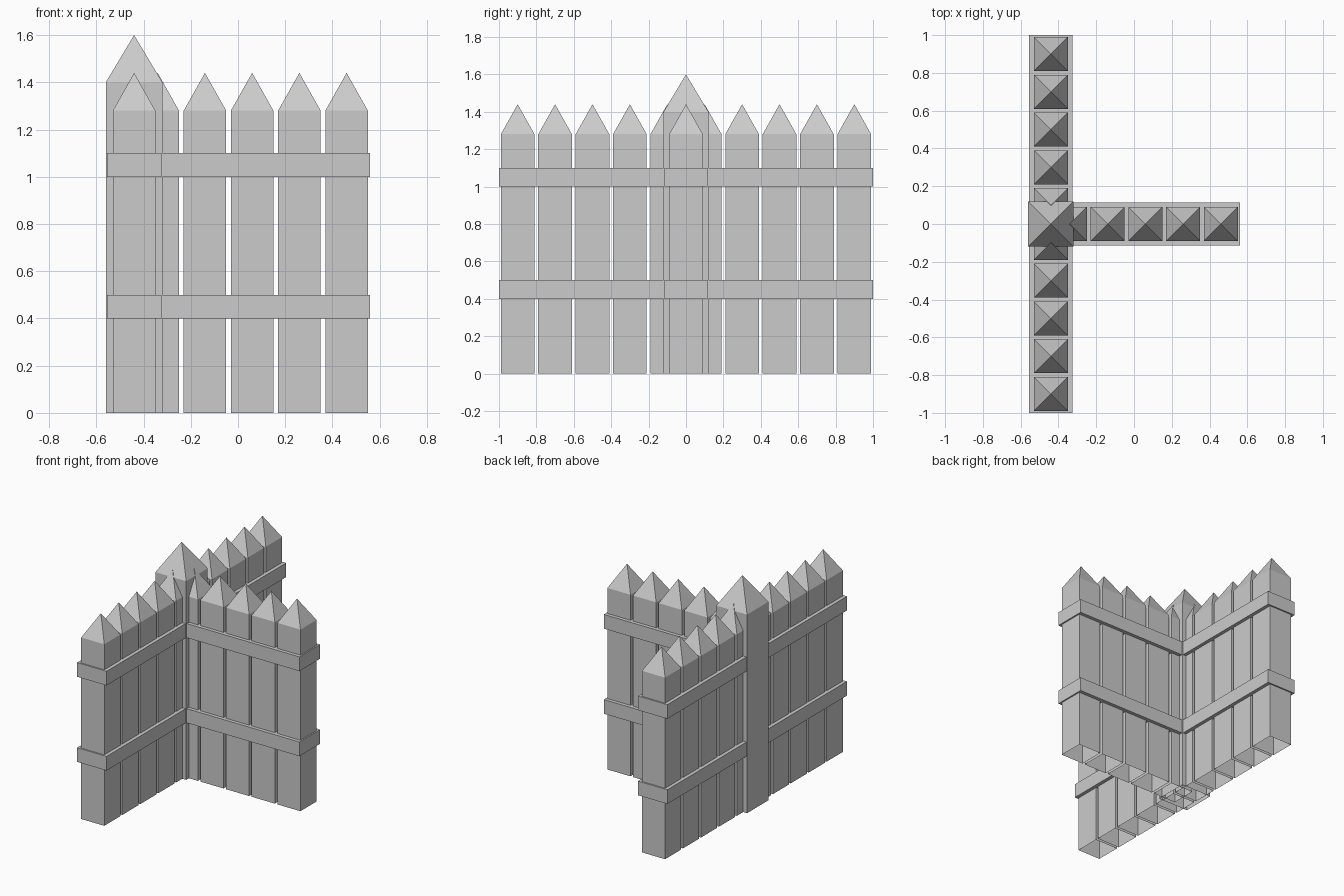
import bpy, bmesh

cube = bpy.data.objects.get("Cube")
if cube:
    bpy.data.objects.remove(cube)

# One flat grey for the whole fence
grey = bpy.data.materials.new("fence_grey")
grey.use_nodes = True
colour = (0.6, 0.6, 0.6, 1)
grey.diffuse_color = colour
grey.node_tree.nodes["Principled BSDF"].inputs["Base Color"].default_value = colour

CORNER_X = -0.44


def finish(name, bm):
    bmesh.ops.recalc_face_normals(bm, faces=bm.faces)
    mesh = bpy.data.meshes.new(name)
    bm.to_mesh(mesh)
    bm.free()
    mesh.materials.append(grey)
    bpy.context.collection.objects.link(bpy.data.objects.new(name, mesh))


def stake(name, x, y, half, shoulder, tip):
    """Square stake with a pyramid point and an open foot."""
    bm = bmesh.new()
    corners = [(-1, -1), (1, -1), (1, 1), (-1, 1)]
    foot, top = [[bm.verts.new((x + half * a, y + half * b, z)) for a, b in corners]
                 for z in (0, shoulder)]
    apex = bm.verts.new((x, y, tip))
    for i in range(4):
        j = (i + 1) % 4
        bm.faces.new((foot[i], foot[j], top[j], top[i]))
        bm.faces.new((top[i], top[j], apex))
    finish(name, bm)


def rail(name, x0, x1, y0, y1, z0, z1):
    bm = bmesh.new()
    bmesh.ops.create_cube(bm, size=1)
    for v in bm.verts:
        v.co = (x0 if v.co.x < 0 else x1,
                y0 if v.co.y < 0 else y1,
                z0 if v.co.z < 0 else z1)
    finish(name, bm)


# Corner post
stake("corner_post", CORNER_X, 0, 0.12, 1.4, 1.6)

# Pickets of the three arms
for arm, dx, dy in (("front", 0, -1), ("back", 0, 1), ("side", 1, 0)):
    for i in range(5):
        d = 0.1 + 0.2 * i
        stake(f"{arm}_picket_{i + 1}", CORNER_X + d * dx, d * dy, 0.09, 1.28, 1.44)

# Two rails on each run
R = 0.115
for level, z in (("lower", 0.4), ("upper", 1.0)):
    rail(f"{level}_long_rail", CORNER_X - R, CORNER_X + R, -1, 1, z, z + 0.1)
    rail(f"{level}_side_rail", CORNER_X, CORNER_X + 1, -R, R, z, z + 0.1)
